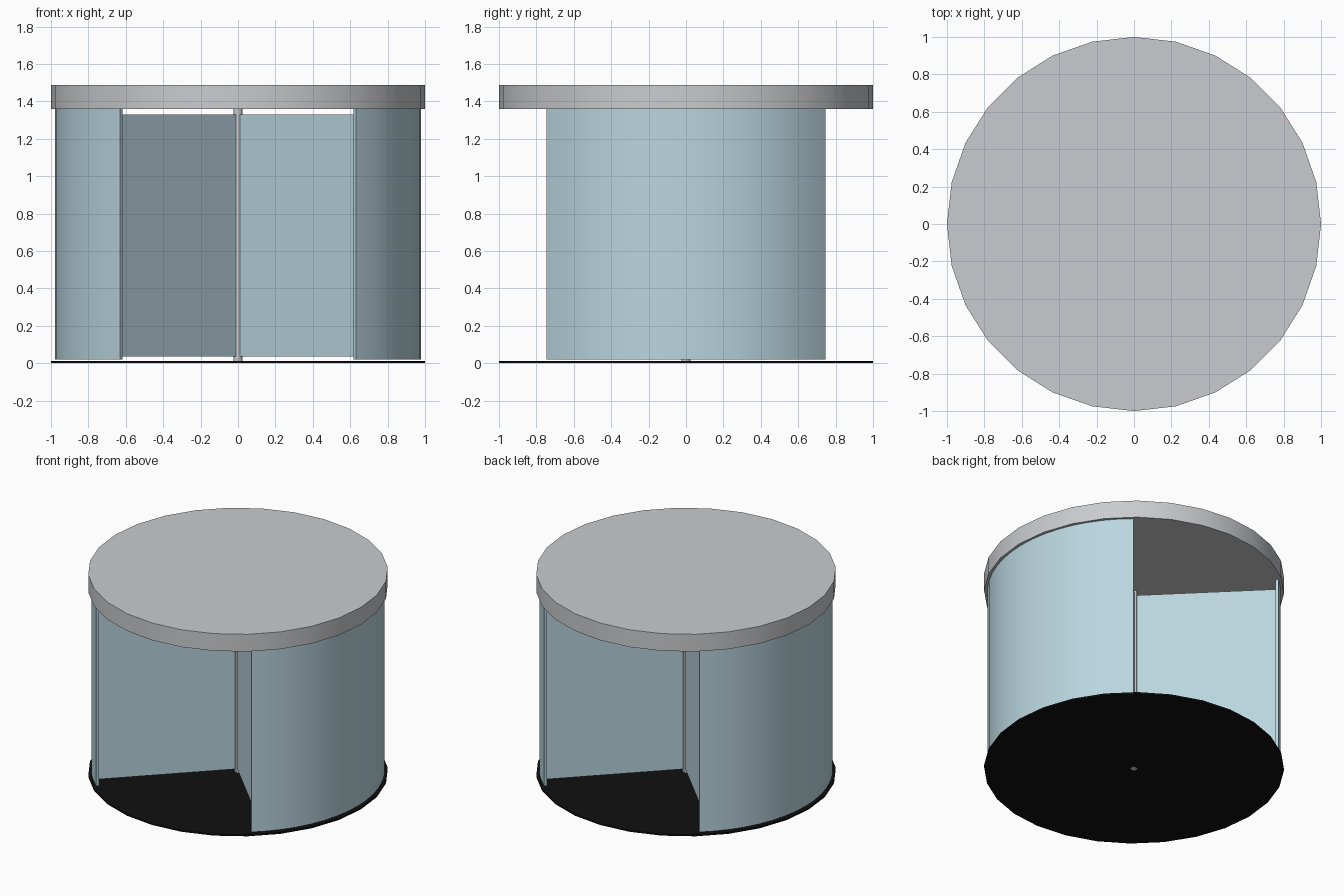
import bpy, bmesh, math

cube = bpy.data.objects.get("Cube")
if cube:
    bpy.data.objects.remove(cube, do_unlink=True)


def material(name, color):
    mat = bpy.data.materials.new(name)
    mat.use_nodes = True
    mat.diffuse_color = (*color, 1)
    mat.node_tree.nodes["Principled BSDF"].inputs["Base Color"].default_value = (*color, 1)
    return mat


metal = material("brushed_grey", (0.59, 0.60, 0.62))
glass = material("pale_blue_glass", (0.49, 0.67, 0.74))
black = material("black_floor", (0.005, 0.005, 0.005))


def smooth(obj):
    bpy.ops.object.select_all(action="DESELECT")
    obj.select_set(True)
    bpy.context.view_layer.objects.active = obj
    bpy.ops.object.shade_smooth_by_angle(angle=math.radians(30))


def drum(name, radius, bottom, top, sides, mat):
    bpy.ops.mesh.primitive_cylinder_add(vertices=sides, radius=radius, depth=top - bottom,
                                        location=(0, 0, (bottom + top) / 2))
    obj = bpy.context.object
    obj.name = name
    obj.data.materials.append(mat)
    smooth(obj)


def curved_wall(name, facing, inner, outer, half_angle, bottom, top, steps=16):
    # Sweep a rectangular section along an arc, then cap both ends
    bm = bmesh.new()
    section = [(inner, bottom), (outer, bottom), (outer, top), (inner, top)]
    rings = []
    for i in range(steps + 1):
        a = facing + half_angle * (2 * i / steps - 1)
        rings.append([bm.verts.new((r * math.cos(a), r * math.sin(a), z)) for r, z in section])
    for a, b in zip(rings, rings[1:]):
        for k in range(4):
            n = (k + 1) % 4
            bm.faces.new((a[k], a[n], b[n], b[k]))
    bm.faces.new(rings[0])
    bm.faces.new(rings[-1])
    bmesh.ops.recalc_face_normals(bm, faces=bm.faces)
    mesh = bpy.data.meshes.new(name)
    bm.to_mesh(mesh)
    bm.free()
    mesh.materials.append(glass)
    obj = bpy.data.objects.new(name, mesh)
    bpy.context.collection.objects.link(obj)
    smooth(obj)


def door_wing(name, angle, reach=0.955, bottom=0.035, top=1.33):
    mid = reach / 2
    bpy.ops.mesh.primitive_cube_add(size=1, rotation=(0, 0, angle), location=(
        mid * math.cos(angle), mid * math.sin(angle), (bottom + top) / 2))
    obj = bpy.context.object
    obj.name = name
    obj.scale = (reach, 0.012, top - bottom)
    obj.data.materials.append(glass)


# Floor disc, canopy and centre post
drum("floor", 1, 0.001, 0.013, 28, black)
drum("canopy", 1, 1.36, 1.487, 28, metal)
drum("centre_post", 0.023, 0, 1.36, 12, metal)

# Fixed curved side walls
for name, facing in (("left_wall", 0), ("right_wall", math.pi)):
    curved_wall(name, facing, 0.958, 0.978, math.radians(49.8), 0.021, 1.36)

# Four rotating wings
for i, name in enumerate(("back_left", "back_right", "front_right", "front_left")):
    door_wing(name + "_wing", math.radians(45 + 90 * i))
